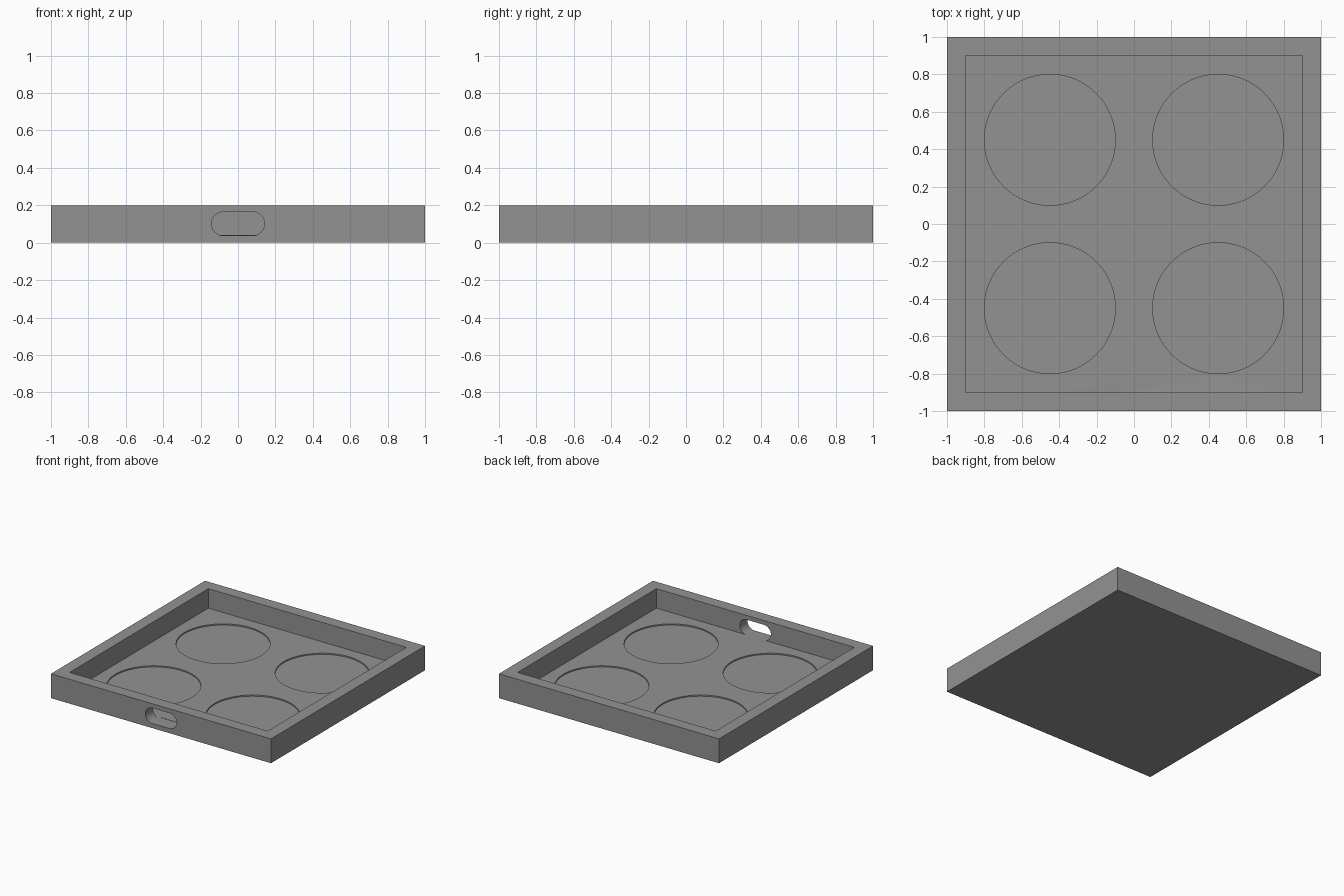
import bpy
import math

if "Cube" in bpy.data.objects:
    bpy.data.objects.remove(bpy.data.objects["Cube"])

WALL, HEIGHT, FLOOR = 0.1, 0.2, 0.04

grey = bpy.data.materials.new("grey")
grey.diffuse_color = (0.29, 0.29, 0.29, 1)
grey.use_nodes = True
grey.node_tree.nodes["Principled BSDF"].inputs["Base Color"].default_value = grey.diffuse_color


def prism(name, outline, depth, matrix=lambda x, y, z: (x, y, z)):
    """Closed prism from a counter-clockwise outline, between two depths."""
    n = len(outline)
    verts = [matrix(x, y, d) for d in depth for x, y in outline]
    faces = [tuple(reversed(range(n))), tuple(range(n, 2 * n))]
    faces += [(i, (i + 1) % n, n + (i + 1) % n, n + i) for i in range(n)]
    mesh = bpy.data.meshes.new(name)
    mesh.from_pydata(verts, [], faces)
    mesh.materials.append(grey)
    obj = bpy.data.objects.new(name, mesh)
    bpy.context.collection.objects.link(obj)
    return obj


def square(h):
    return [(-h, -h), (h, -h), (h, h), (-h, h)]


def arc(cx, cy, r, start, end, n):
    angles = [math.radians(start + (end - start) * i / n) for i in range(n + 1)]
    return [(cx + r * math.cos(a), cy + r * math.sin(a)) for a in angles]


# Solid tray block
tray = prism("tray", square(1), (0, HEIGHT))

# Main pocket inside the rim
cutters = [prism("pocket_cutter", square(1 - WALL), (FLOOR, HEIGHT + 0.1))]

# Four shallow round recesses in the floor
for x in (-0.45, 0.45):
    for y in (-0.45, 0.45):
        circle = arc(x, y, 0.35, 0, 360, 96)[:-1]
        cutters.append(prism("recess_cutter", circle, (FLOOR - 0.01, FLOOR + 0.05)))

# Rounded slot through the front wall
r, zc, half = 0.0635, 0.1015, 0.078
slot = arc(half, zc, r, -90, 90, 20) + arc(-half, zc, r, 90, 270, 20)
cutters.append(prism("slot_cutter", slot, (0.88, 1.1), lambda x, y, d: (x, -d, y)))

# Cut the block, then drop the cutters
bpy.context.view_layer.objects.active = tray
tray.select_set(True)
for cutter in cutters:
    cutter.hide_render = True
    mod = tray.modifiers.new("cut", 'BOOLEAN')
    mod.operation = 'DIFFERENCE'
    mod.solver = 'EXACT'
    mod.object = cutter
    bpy.ops.object.modifier_apply(modifier=mod.name)
    bpy.data.objects.remove(cutter)

bpy.ops.object.shade_smooth_by_angle(angle=math.radians(30))
